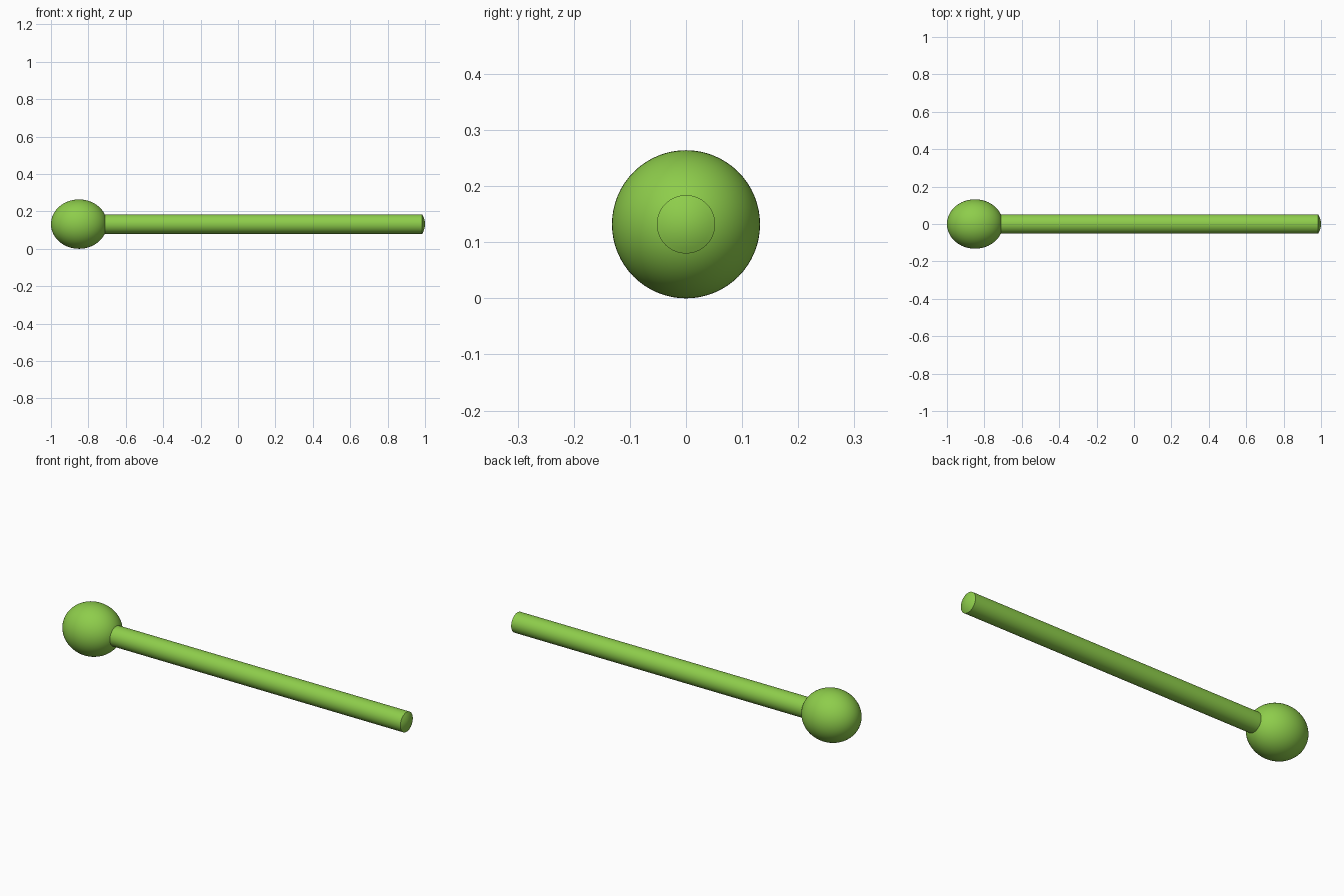
import bpy, bmesh, math

if "Cube" in bpy.data.objects:
    bpy.data.objects.remove(bpy.data.objects["Cube"])

green = bpy.data.materials.new("green")
green.diffuse_color = (0.27, 0.61, 0.07, 1)
green.use_nodes = True
green.node_tree.nodes["Principled BSDF"].inputs["Base Color"].default_value = green.diffuse_color
AXIS_Z = 0.132


def lathe(name, profile, segments=64):
    """Spin (x, radius) points around the long x axis."""
    bm = bmesh.new()
    verts = [bm.verts.new((x, 0, r)) for x, r in profile]
    edges = [bm.edges.new(pair) for pair in zip(verts, verts[1:])]
    bmesh.ops.spin(bm, geom=verts + edges, cent=(0, 0, 0), axis=(1, 0, 0),
                   angle=math.tau, steps=segments, use_duplicate=False)
    bmesh.ops.remove_doubles(bm, verts=bm.verts, dist=1e-5)
    bmesh.ops.recalc_face_normals(bm, faces=bm.faces)
    mesh = bpy.data.meshes.new(name)
    bm.to_mesh(mesh)
    bm.free()
    obj = bpy.data.objects.new(name, mesh)
    bpy.context.collection.objects.link(obj)
    obj.location.z = AXIS_Z
    mesh.materials.append(green)
    bpy.ops.object.select_all(action='DESELECT')
    obj.select_set(True)
    bpy.context.view_layer.objects.active = obj
    bpy.ops.object.shade_smooth_by_angle(angle=math.radians(35))
    return obj


# Slightly elongated ball at the left end
steps = 32
lathe("ball", [(-0.85 - 0.15 * math.cos(math.pi * i / steps),
                0.132 * math.sin(math.pi * i / steps)) for i in range(steps + 1)])

# Straight rod, rooted inside the ball, with a shallow domed tip
R = 0.052
dome = [(0.985 + 0.015 * (1 - (k / 6) ** 2), R * k / 6) for k in range(6, -1, -1)]
lathe("rod", [(-0.74, 0), (-0.74, R)] + dome)
